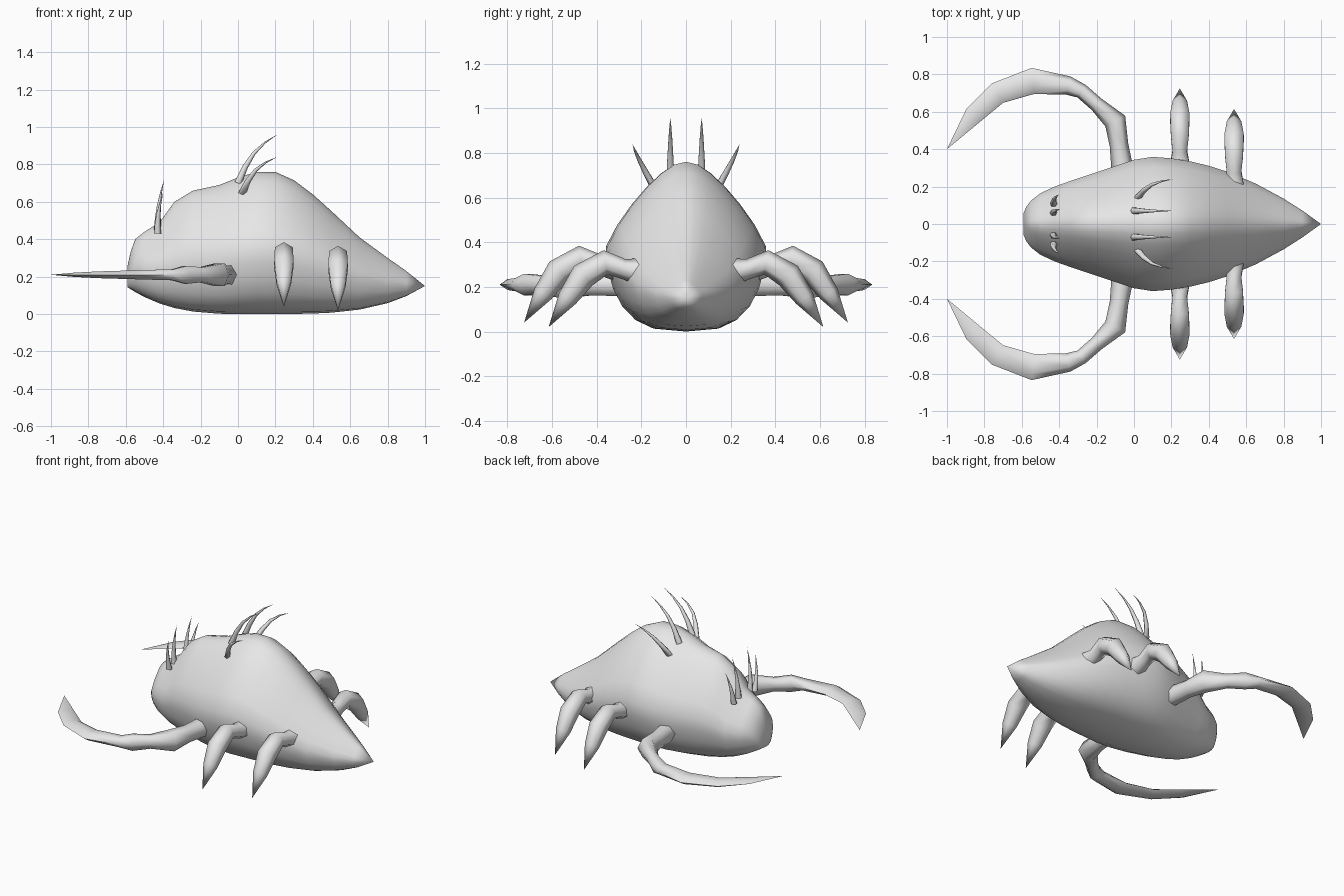
import bpy
import bmesh
import math
from mathutils import Vector

cube = bpy.data.objects.get("Cube")
if cube:
    bpy.data.objects.remove(cube, do_unlink=True)

GREY = (0.8, 0.8, 0.8, 1)
grey = bpy.data.materials.new("plain grey")
grey.use_nodes = True
grey.diffuse_color = GREY
grey.node_tree.nodes["Principled BSDF"].inputs["Base Color"].default_value = GREY


def skin(name, rings, sharp_angle):
    """Join rings of points into a closed, smooth surface."""
    bm = bmesh.new()
    loops = [[bm.verts.new(point) for point in ring] for ring in rings]
    for first, second in zip(loops, loops[1:]):
        for i in range(len(first)):
            bm.faces.new((first[i - 1], first[i], second[i], second[i - 1]))
    bm.faces.new(loops[0])
    bm.faces.new(loops[-1])
    bmesh.ops.remove_doubles(bm, verts=bm.verts, dist=0.0005)
    bmesh.ops.recalc_face_normals(bm, faces=bm.faces)
    mesh = bpy.data.meshes.new(name)
    bm.to_mesh(mesh)
    bm.free()
    mesh.materials.append(grey)
    mesh.shade_smooth()
    mesh.set_sharp_from_angle(angle=math.radians(sharp_angle))
    bpy.context.collection.objects.link(bpy.data.objects.new(name, mesh))


def limb(name, centres, widths, depths, axis, sides=6):
    """Mirrored pair of tapered tubes, wide in the plane of the bend and deep along the axis."""
    points = [Vector(centre) for centre in centres]
    axis = Vector(axis)
    for label, mirror in (("back", 1), ("front", -1)):
        rings = []
        for i, point in enumerate(points):
            tangent = points[min(i + 1, len(points) - 1)] - points[max(i - 1, 0)]
            across = tangent.cross(axis).normalized() * widths[i]
            along = axis * depths[i]
            ring = []
            for side in range(sides):
                turn = math.tau * side / sides
                spot = point + across * math.cos(turn) + along * math.sin(turn)
                ring.append((spot.x, spot.y * mirror, spot.z))
            rings.append(ring)
        skin(f"{label}_{name}", rings, 70)


def spine(name, base, tip, bend, steps=4):
    """Mirrored pair of thin spikes that bow outwards between base and tip."""
    fractions = [i / steps for i in range(steps + 1)]
    centres = [Vector(base).lerp(Vector(tip), f) + Vector(bend) * math.sin(math.pi * f)
               for f in fractions]
    radii = [0.02 * (1 - f) for f in fractions]
    limb(name, centres, radii, radii, (0, 1, 0))


def body_ring(x, top, steps=24):
    """Egg-shaped section: full and keeled below, narrowing above."""
    middle = 0.05
    if x > middle:
        # pointed tail
        reach = (x - middle) / (1 - middle)
        half = 0.36 * (1 - reach ** 2)
        low = 0.15 * reach ** 4
    else:
        # straight taper to a blunt nose
        reach = (middle - x) / 0.65
        half = 0.36 * (1 - 0.6 * reach) * math.sqrt(1 - reach ** 12)
        low = 0.15 * reach ** 3
    ring = []
    for i in range(steps):
        turn = math.tau * i / steps
        rise, spread = -math.cos(turn), math.sin(turn)
        if rise > 0:
            width = spread * (1 - 0.44 * rise)
        else:
            width = math.copysign(abs(spread) ** 0.67, spread)
        ring.append((x, half * width, low + (top - low) * (rise + 1) / 2))
    return ring


# Body: the ridge line from head to tail
ridge = [(-0.59, 0.26), (-0.575, 0.33), (-0.55, 0.4), (-0.5, 0.44), (-0.42, 0.49), (-0.34, 0.6),
         (-0.24, 0.66), (-0.1, 0.69), (0, 0.73), (0.1, 0.76), (0.2, 0.76), (0.3, 0.715),
         (0.4, 0.64), (0.5, 0.55), (0.65, 0.41), (0.8, 0.3), (0.9, 0.23), (1, 0.15)]
skin("body", [body_ring(x, top) for x, top in ridge], 80)

# Long curved pincers reaching past the head, with two swollen knuckles
pincer = [(-0.06, 0.28, 0.06), (-0.08, 0.42, 0.05), (-0.1, 0.55, 0.06), (-0.2, 0.64, 0.04),
          (-0.28, 0.71, 0.04), (-0.35, 0.74, 0.05), (-0.54, 0.765, 0.07), (-0.73, 0.7, 0.06),
          (-0.86, 0.58, 0.05), (-1, 0.4, 0)]
depths = [0.06 * (1 - i / (len(pincer) - 1)) ** 0.7 for i in range(len(pincer))]
for knuckle in (2, 4):
    depths[knuckle] *= 1.4
limb("pincer", [(x, y, 0.21) for x, y, width in pincer], [width for x, y, width in pincer],
     depths, (0, 0, 1))

# Two pairs of matching bent legs
leg = [(0.32, 0.29, 0.06), (0.39, 0.3, 0.045), (0.47, 0.33, 0.055), (0.57, 0.27, 0.06),
       (0.64, 0.17, 0.045), (0.725, 0.04, 0)]
radii = [radius for y, z, radius in leg]
for name, x, inset, drop in (("middle_leg", 0.245, 0, 0), ("tail_leg", 0.535, 0.11, 0.02)):
    limb(name, [(x, y - inset, z - drop) for y, z, radius in leg], radii, radii, (1, 0, 0))

# Swept spines on the back
spine("inner_back_spine", (0, 0.07, 0.7), (0.21, 0.07, 0.96), (-0.02, 0, 0.03))
spine("outer_back_spine", (0.02, 0.14, 0.64), (0.21, 0.24, 0.84), (-0.02, 0.02, 0.03))

# Small upright spines on the head
upright = (-0.01, 0, 0)
spine("inner_head_spine", (-0.43, 0.06, 0.45), (-0.395, 0.08, 0.72), upright)
spine("outer_head_spine", (-0.43, 0.11, 0.43), (-0.4, 0.16, 0.65), upright)
